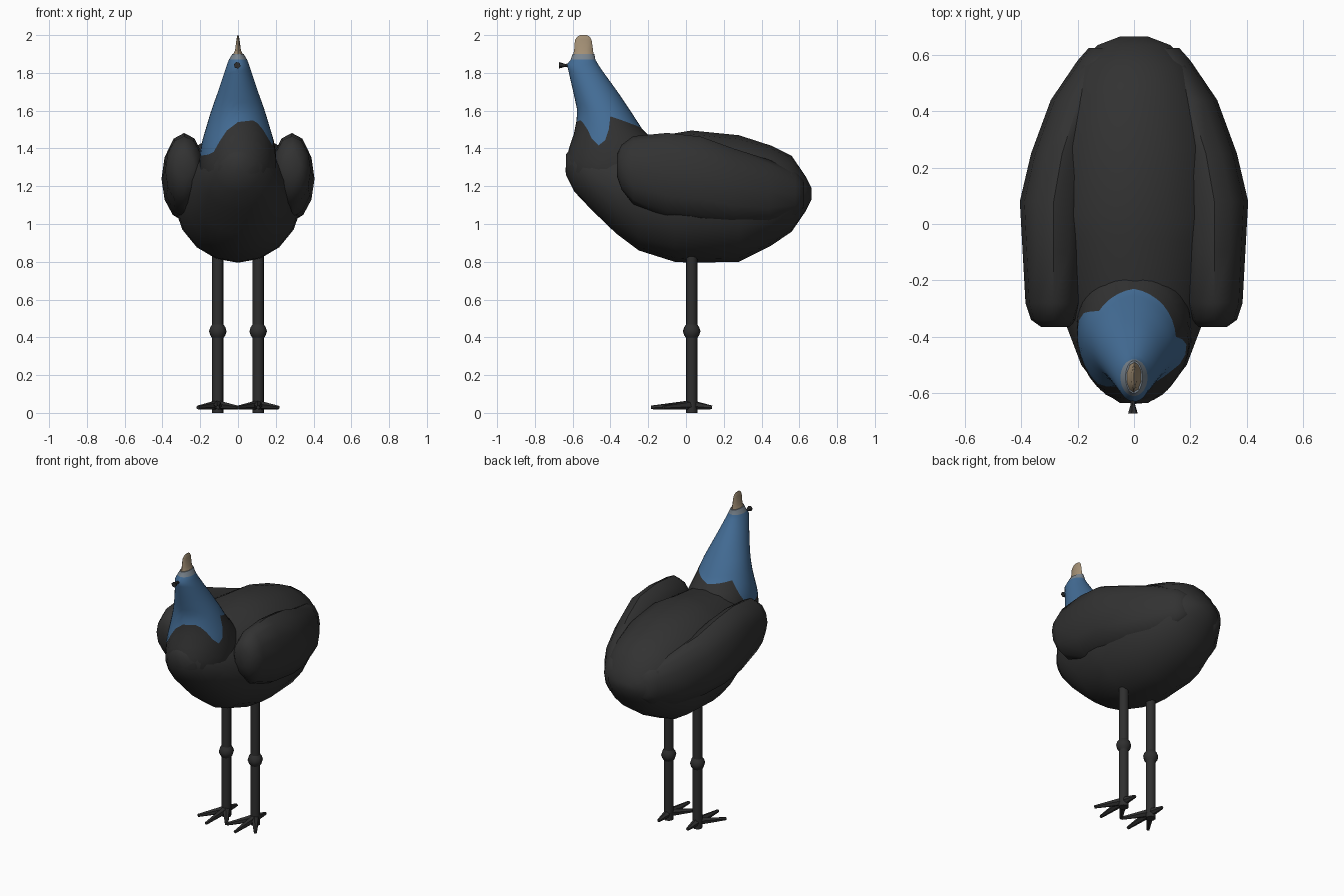
import bpy, bmesh, math
from mathutils import Vector

if "Cube" in bpy.data.objects:
    bpy.data.objects.remove(bpy.data.objects["Cube"])


def material(name, rgb):
    m = bpy.data.materials.new(name)
    m.diffuse_color = (*rgb, 1)
    m.use_nodes = True
    m.node_tree.nodes["Principled BSDF"].inputs["Base Color"].default_value = m.diffuse_color
    return m


BLACK = material("black plumage", (0.032, 0.032, 0.032))
LEG = material("dark leg", (0.028, 0.028, 0.028))
BLUE = material("blue skin", (0.058, 0.155, 0.31))
GREY = material("blue grey skin", (0.19, 0.23, 0.27))
TAN = material("tan horn", (0.37, 0.28, 0.18))


def loft(name, rings, mats, angle=50, row_mat=None):
    """Skin a list of closed rings, with capped ends."""
    bm = bmesh.new()
    rows = [[bm.verts.new(p) for p in r] for r in rings]
    n = len(rows[0])
    for i in range(len(rows) - 1):
        for j in range(n):
            k = (j + 1) % n
            f = bm.faces.new((rows[i][j], rows[i][k], rows[i + 1][k], rows[i + 1][j]))
            f.material_index = row_mat(i) if row_mat else 0
    bm.faces.new(rows[0])
    bm.faces.new(rows[-1]).material_index = len(mats) - 1
    bmesh.ops.recalc_face_normals(bm, faces=bm.faces)
    me = bpy.data.meshes.new(name)
    bm.to_mesh(me)
    bm.free()
    for m in mats:
        me.materials.append(m)
    ob = bpy.data.objects.new(name, me)
    bpy.context.collection.objects.link(ob)
    bpy.ops.object.select_all(action='DESELECT')
    ob.select_set(True)
    bpy.context.view_layer.objects.active = ob
    bpy.ops.object.shade_smooth_by_angle(angle=math.radians(angle))
    return ob


def ring_y(y, cx, cz, rx, rz, n):
    """Ellipse facing along y."""
    return [(cx + rx * math.sin(math.tau * j / n), y, cz + rz * math.cos(math.tau * j / n))
            for j in range(n)]


def tube(name, stops, n, mat):
    """Round tube through (point, radius) stops."""
    axis = (Vector(stops[-1][0]) - Vector(stops[0][0])).normalized()
    u = axis.orthogonal().normalized()
    v = axis.cross(u)
    rings = [[Vector(p) + r * (u * math.cos(math.tau * j / n) + v * math.sin(math.tau * j / n))
              for j in range(n)] for p, r in stops]
    return loft(name, rings, [mat])


def lerp_table(table, t):
    """Piecewise linear lookup; first column is the key."""
    if t <= table[0][0]:
        return table[0][1:]
    for a, b in zip(table, table[1:]):
        if t <= b[0]:
            f = (t - a[0]) / (b[0] - a[0])
            return tuple(p + (q - p) * f for p, q in zip(a[1:], b[1:]))
    return table[-1][1:]


# Body: y, underside z, top z, half width
body = [(-0.635, 1.26, 1.37, 0.05), (-0.59, 1.17, 1.42, 0.12), (-0.50, 1.075, 1.42, 0.19),
        (-0.37, 0.95, 1.43, 0.24), (-0.25, 0.86, 1.47, 0.28), (-0.06, 0.80, 1.48, 0.33),
        (0.03, 0.795, 1.495, 0.34), (0.28, 0.80, 1.47, 0.32), (0.45, 0.885, 1.415, 0.27),
        (0.56, 0.96, 1.36, 0.21), (0.635, 1.07, 1.25, 0.13), (0.665, 1.13, 1.19, 0.05)]
loft("body", [ring_y(y, 0, (b + t) / 2, w, (t - b) / 2, 18) for y, b, t, w in body], [BLACK])

# Folded wings: y, centre x, centre z, half width, half height
wing = [(-0.365, 0.28, 1.31, 0.05, 0.06), (-0.34, 0.285, 1.30, 0.08, 0.12),
        (-0.28, 0.285, 1.285, 0.10, 0.18), (-0.10, 0.285, 1.26, 0.11, 0.222),
        (0.08, 0.285, 1.24, 0.12, 0.222), (0.25, 0.255, 1.20, 0.11, 0.20),
        (0.44, 0.195, 1.17, 0.10, 0.17), (0.58, 0.12, 1.16, 0.08, 0.12),
        (0.625, 0.10, 1.16, 0.06, 0.07)]
for s, side in ((1, "right"), (-1, "left")):
    loft("wing_" + side, [ring_y(y, s * x, z, w, h, 12) for y, x, z, w, h in wing], [BLACK])

# Neck and head: z, front y, back y, half width
neck = [(1.08, -0.50, -0.15, 0.14), (1.18, -0.585, -0.12, 0.185), (1.28, -0.64, -0.11, 0.205),
        (1.37, -0.63, -0.12, 0.202), (1.44, -0.607, -0.17, 0.19), (1.50, -0.585, -0.23, 0.172),
        (1.60, -0.575, -0.295, 0.142), (1.70, -0.597, -0.362, 0.106), (1.80, -0.62, -0.435, 0.073),
        (1.845, -0.63, -0.465, 0.058), (1.87, -0.61, -0.48, 0.048), (1.90, -0.60, -0.485, 0.03)]
# Ragged lower edge of the blue skin: angle from the front, z
collar = [(-180, 1.50), (-130, 1.53), (-100, 1.40), (-80, 1.36), (-42, 1.37), (-22, 1.49),
          (0, 1.54), (35, 1.55), (50, 1.50), (68, 1.41), (82, 1.45), (100, 1.57),
          (140, 1.53), (180, 1.50)]


def neck_point(a, z):
    f, b, w = lerp_table(neck, z)
    return (w * math.sin(a), (f + b) / 2 - (b - f) / 2 * math.cos(a), z)


N, LOW, HIGH = 36, 7, 9
angles = [math.radians(-180 + 360 * j / N) for j in range(N)]
edge = [lerp_table(collar, math.degrees(a))[0] for a in angles]
rings = [[neck_point(a, 1.08 + (e - 1.08) * i / LOW) for a, e in zip(angles, edge)]
         for i in range(LOW)]
rings += [[neck_point(a, e + (1.845 - e) * i / HIGH) for a, e in zip(angles, edge)]
          for i in range(HIGH + 1)]
rings += [[neck_point(a, z) for a in angles] for z in (1.87, 1.90)]
loft("neck_and_head", rings, [BLACK, BLUE, GREY],
     row_mat=lambda i: 0 if i < LOW else 1 if i <= LOW + HIGH else 2)

# Horn crest: z, front y, back y, half width
crest = [(1.885, -0.60, -0.488, 0.034), (1.92, -0.592, -0.492, 0.016), (1.975, -0.588, -0.50, 0.009),
         (1.992, -0.575, -0.51, 0.005), (2.0, -0.56, -0.525, 0.002)]
loft("crest", [[(w * math.sin(math.tau * j / 10),
                 (f + b) / 2 - (b - f) / 2 * math.cos(math.tau * j / 10), z) for j in range(10)]
               for z, f, b, w in crest], [TAN])

# Beak
tube("beak", [((-0.004, -0.60, 1.84), 0.012), ((-0.004, -0.64, 1.84), 0.008),
              ((-0.004, -0.673, 1.84), 0.018)], 6, LEG)

# Legs, knees and toes
for s, side in ((1, "right"), (-1, "left")):
    x, y = 0.107 * s, 0.03
    tube("leg_" + side, [((x, y, 0), 0.03), ((x, y, 0.86), 0.03)], 10, LEG)
    tube("knee_" + side, [((x, y, 0.39), 0.026), ((x, y, 0.41), 0.04), ((x, y, 0.432), 0.047),
                          ((x, y, 0.454), 0.04), ((x, y, 0.474), 0.026)], 10, LEG)
    for toe, dx, dy in (("middle", 0, -0.215), ("outer", 0.105, -0.15),
                        ("inner", -0.105, -0.15), ("back", 0, 0.108)):
        tube("toe_" + toe + "_" + side, [((x, y, 0.042), 0.026),
                                         ((x + s * dx, y + dy, 0.029), 0.010)], 6, LEG)
